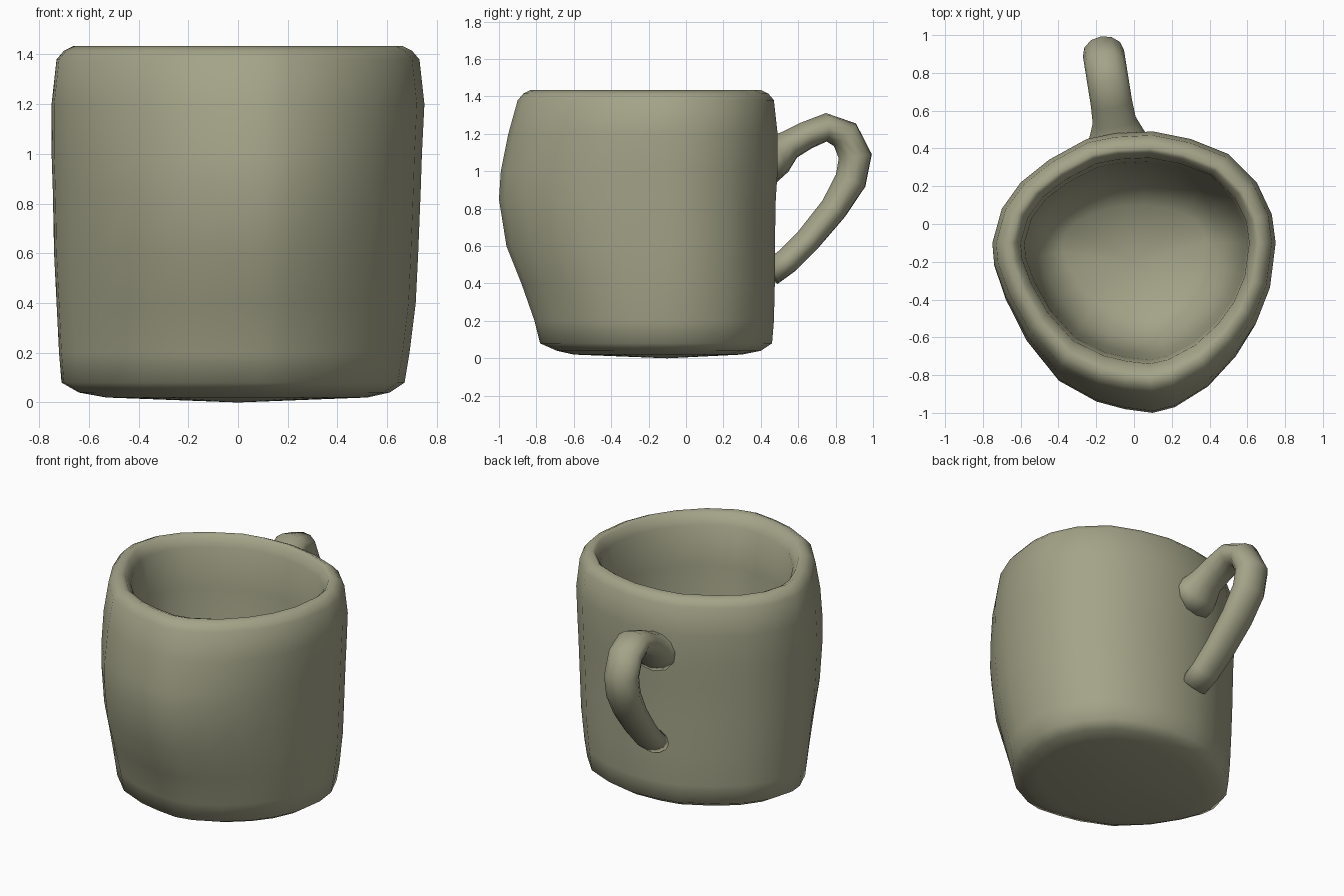
import bpy, bmesh, math
from mathutils import Vector

if "Cube" in bpy.data.objects:
    bpy.data.objects.remove(bpy.data.objects["Cube"], do_unlink=True)

# Single clay colour
clay = bpy.data.materials.new("olive_clay")
clay.use_nodes = True
CLAY_COLOUR = (0.37, 0.37, 0.25, 1)
clay.diffuse_color = CLAY_COLOUR
clay.node_tree.nodes["Principled BSDF"].inputs["Base Color"].default_value = CLAY_COLOUR


def loft(name, rings, start_tip, end_tip):
    """Skin a list of equal-length point rings and close both ends with a fan."""
    bm = bmesh.new()
    loops = [[bm.verts.new(p) for p in ring] for ring in rings]
    count = len(loops[0])
    for lower, upper in zip(loops, loops[1:]):
        for i in range(count):
            j = (i + 1) % count
            bm.faces.new((lower[i], lower[j], upper[j], upper[i]))
    for loop, tip in ((loops[0], start_tip), (loops[-1], end_tip)):
        centre = bm.verts.new(tip)
        for i in range(count):
            bm.faces.new((loop[i], loop[(i + 1) % count], centre))
    bmesh.ops.recalc_face_normals(bm, faces=bm.faces)
    mesh = bpy.data.meshes.new(name)
    bm.to_mesh(mesh)
    bm.free()
    mesh.materials.append(clay)
    obj = bpy.data.objects.new(name, mesh)
    bpy.context.collection.objects.link(obj)
    for poly in mesh.polygons:
        poly.use_smooth = True
    return obj


# Lopsided plan outline of the cup at its widest, counter-clockwise
OUTLINE = [
    (.75, -.1), (.73, .05), (.65, .22), (.5, .37), (.3, .45), (.1, .49),
    (-.1, .48), (-.25, .45), (-.45, .34), (-.6, .22), (-.7, .08), (-.75, -.1),
    (-.74, -.22), (-.68, -.4), (-.57, -.62), (-.4, -.83), (-.2, -.94),
    (-.05, -.98), (.1, -1), (.22, -.97), (.4, -.86), (.55, -.7),
    (.65, -.54), (.72, -.35),
]
WAIST = -0.1


def cup_ring(z, left, right, front, back):
    """Stretch the outline so that it reaches the given four extents."""
    ring = []
    for x, y in OUTLINE:
        sx = right / .75 if x > 0 else left / -.75
        depth = y - WAIST
        sy = (back - WAIST) / .59 if depth > 0 else (front - WAIST) / -.9
        ring.append(Vector((x * sx, WAIST + depth * sy, z)))
    return ring


# Height, then the extents: -x, +x, -y, +y
OUTER = [
    (.02, -.53, .52, -.6, .3), (.04, -.64, .61, -.69, .4),
    (.08, -.71, .67, -.78, .46), (.2, -.72, .69, -.81, .47),
    (.4, -.73, .715, -.88, .475), (.6, -.74, .725, -.96, .475),
    (.85, -.745, .735, -1, .48), (1, -.75, .74, -.99, .49),
    (1.2, -.75, .75, -.95, .49), (1.38, -.73, .73, -.9, .47),
    (1.415, -.7, .7, -.87, .44), (1.435, -.66, .66, -.83, .4),
]
INNER = [
    (1.42, -.63, .64, -.79, .38), (1.36, -.6, .61, -.74, .35),
    (1.1, -.58, .6, -.72, .33), (.6, -.56, .57, -.69, .3),
    (.3, -.5, .5, -.62, .22), (.18, -.38, .38, -.48, .1),
]
loft("cup", [cup_ring(*row) for row in OUTER + INNER],
     (0, WAIST, 0), (0, -.2, .14))

# Handle path: y, z, thickness radius, width radius
PATH = [
    (.42, 1.06, .14, .17), (.49, 1.09, .11, .14), (.55, 1.14, .08, .115),
    (.64, 1.19, .075, .11), (.75, 1.235, .076, .11), (.85, 1.195, .085, .11),
    (.905, 1.08, .09, .11), (.88, .95, .086, .11), (.79, .8, .075, .11),
    (.65, .63, .07, .105), (.54, .52, .07, .1), (.45, .455, .07, .095),
]
LEAN = -0.16
side = Vector((1, -LEAN, 0)).normalized()
centres = [Vector((-.105 + LEAN * (y - .55), y, z)) for y, z, _, _ in PATH]
SIDES = 12
handle_rings = []
for k, centre in enumerate(centres):
    before, after = centres[max(k - 1, 0)], centres[min(k + 1, len(PATH) - 1)]
    normal = side.cross((after - before).normalized())
    thick, wide = PATH[k][2:]
    angles = [math.tau * i / SIDES for i in range(SIDES)]
    handle_rings.append([centre + side * wide * math.cos(a) + normal * thick * math.sin(a)
                         for a in angles])
loft("handle", handle_rings, centres[0], centres[-1])
